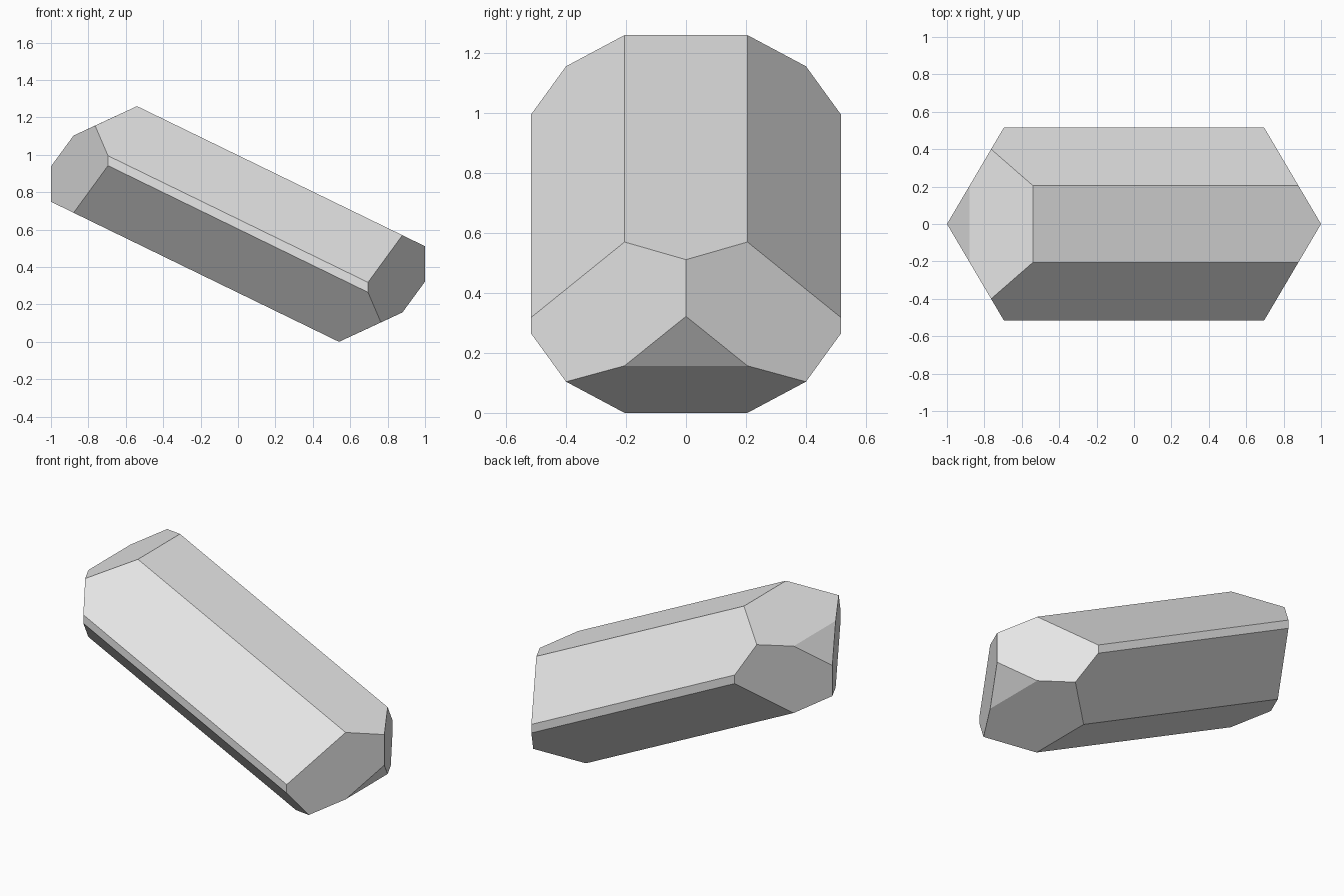
import bpy
import bmesh
from math import radians

cube = bpy.data.objects.get("Cube")
if cube:
    bpy.data.objects.remove(cube, do_unlink=True)

CENTRE_Z = 0.63
END_SLOPE = 0.59  # the end walls are upright and taper to a ridge at x = 1

# Corners of the raised end as (x, half width, z)
def on_end_wall(y, z):
    return (END_SLOPE * y - 1, y, z)

corners = [
    (-0.54, 0.205, 1.26),        # top edge
    on_end_wall(0.400, 1.156),   # shoulder
    on_end_wall(0.517, 0.995),   # upper side corner
    on_end_wall(0.517, 0.942),   # lower side corner
    on_end_wall(0.205, 0.690),   # underside edge
    on_end_wall(0.205, 1.103),   # tip facet base
    on_end_wall(0, 0.938),       # ridge top
    on_end_wall(0, 0.749),       # ridge bottom
]

# Mirror across y, then turn half round through the centre for the low end
bm = bmesh.new()
for x, y, z in corners:
    for side in ((1, -1) if y else (1,)):
        bm.verts.new((x, side * y, z))
        bm.verts.new((-x, -side * y, 2 * CENTRE_Z - z))

# Wrap the corners in flat facets
bmesh.ops.convex_hull(bm, input=bm.verts[:])
bmesh.ops.dissolve_limit(bm, angle_limit=radians(4),
                         verts=bm.verts[:], edges=bm.edges[:])
bmesh.ops.recalc_face_normals(bm, faces=bm.faces[:])

mesh = bpy.data.meshes.new("crystal")
bm.to_mesh(mesh)
bm.free()
crystal = bpy.data.objects.new("crystal", mesh)
bpy.context.collection.objects.link(crystal)

# Plain grey stone
grey = bpy.data.materials.new("light_grey")
grey.use_nodes = True
colour = (0.8, 0.8, 0.8, 1)
grey.diffuse_color = colour
grey.node_tree.nodes["Principled BSDF"].inputs["Base Color"].default_value = colour
mesh.materials.append(grey)
